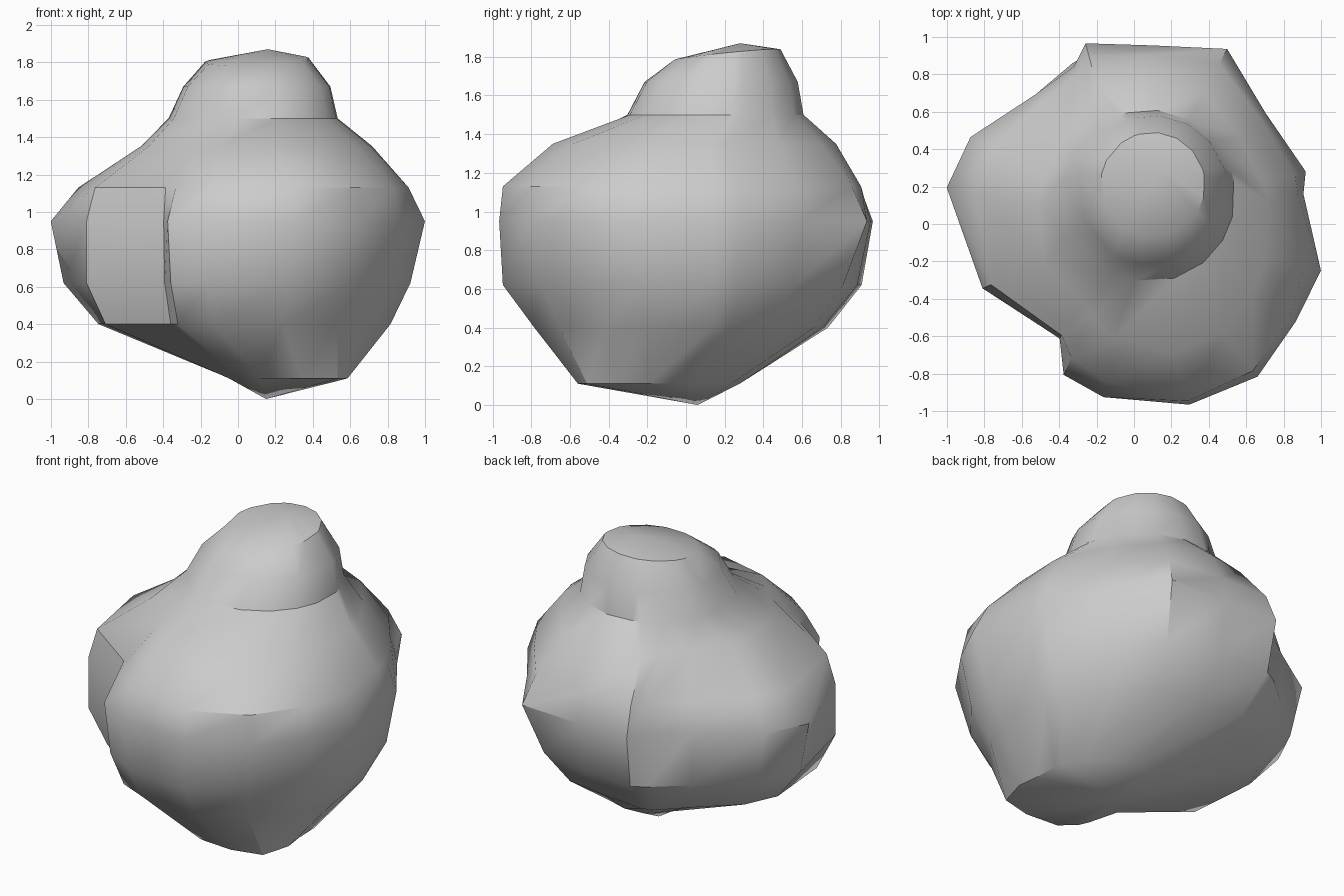
import bpy, bmesh
from math import radians, sin, cos

# Directions (degrees) of the boulder's corners and notches
ANGLES = [10, 17, 40, 62, 84, 105, 111, 127, 152, 169, 203, 237, 245, 260, 287, 309, 329, 346]
n = len(ANGLES)

# Cross-sections: centre x, centre y, height, radius in each direction
SECTIONS = [
    (.20, -.10, .11, [.37, .37, .36, .38, .38, .38, .37, .33, .27, .25, .27, .36, .40, .45, .48, .53, .45, .38]),
    (0, 0, .40, [.79, .77, .74, .75, .71, .76, .76, .70, .74, .76, .77, .66, .76, .78, .82, .84, .84, .84]),
    (0, 0, .62, [.90, .90, .87, .92, .89, .94, .92, .87, .92, .95, .88, .72, .85, .90, .99, .96, .95, .95]),
    (0, 0, .95, [.92, .96, .92, 1.06, .96, 1.0, .90, .87, .99, 1.02, .88, .73, .89, .94, 1.01, 1.05, 1.01, 1.03]),
    (0, 0, 1.13, [.89, .90, .88, .97, .91, .93, .86, .82, .86, .87, .83, .71, .79, .86, .99, 1.01, .97, .94]),
    (0, 0, 1.35, [.73, .73, .73, .79, .78, .75, .68, .60, .54, .53, .52, .50, .54, .62, .72, .75, .74, .73]),
    (.08, .15, 1.50, [.46] * n),
    (.10, .18, 1.67, [.40] * n),
    (.10, .21, 1.81, [.28] * n),
]

bm = bmesh.new()


def ring(cx, cy, z, radii):
    return [bm.verts.new((cx + r * cos(radians(a)), cy + r * sin(radians(a)), z))
            for a, r in zip(ANGLES, radii)]


# Skin the body and its rounded top knob
rings = [ring(*s) for s in SECTIONS]
for v in rings[-1]:          # the crown tilts up towards the back right
    v.co.z += .10 * (v.co.y - .21) + .04 * (v.co.x - .10)
for low, high in zip(rings, rings[1:]):
    for i in range(n):
        j = (i + 1) % n
        bm.faces.new((low[i], low[j], high[j], high[i]))

# Close the underside and the crown
bottom = bm.verts.new((.15, .06, 0))
top = bm.verts.new((.16, .28, 1.87))
for i in range(n):
    j = (i + 1) % n
    bm.faces.new((bottom, rings[0][j], rings[0][i]))
    bm.faces.new((top, rings[-1][i], rings[-1][j]))
bmesh.ops.recalc_face_normals(bm, faces=bm.faces)

mesh = bpy.data.meshes.new("boulder")
bm.to_mesh(mesh)
bm.free()
boulder = bpy.data.objects.new("boulder", mesh)
bpy.context.collection.objects.link(boulder)
bpy.context.view_layer.objects.active = boulder
boulder.select_set(True)
bpy.ops.object.shade_smooth_by_angle(angle=radians(35))
